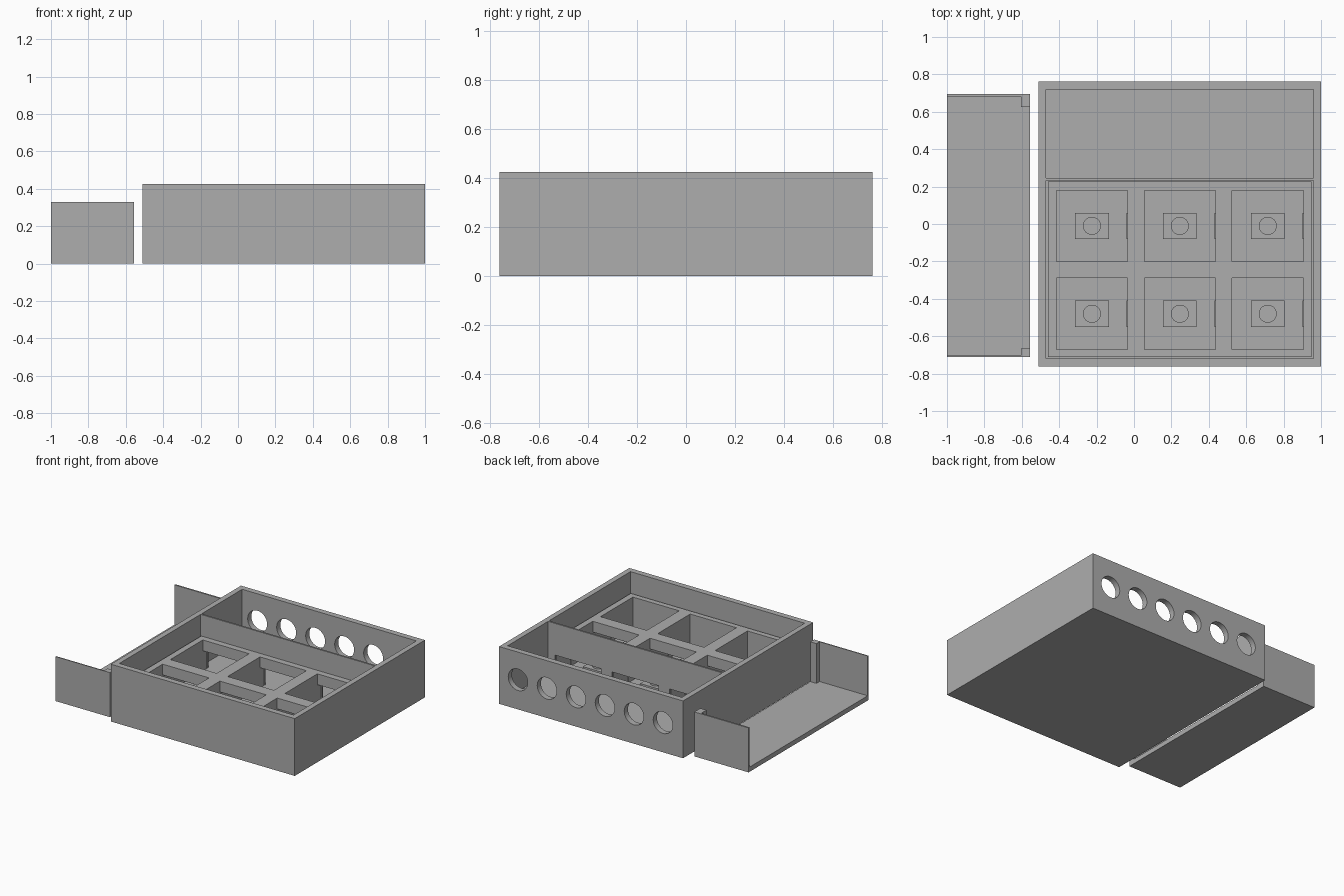
import bpy
import bmesh
from math import pi
from mathutils import Matrix, Vector

if "Cube" in bpy.data.objects:
    bpy.data.objects.remove(bpy.data.objects["Cube"], do_unlink=True)

grey = bpy.data.materials.new("plain_grey")
grey.use_nodes = True
grey.diffuse_color = (0.42, 0.42, 0.42, 1)
grey.node_tree.nodes["Principled BSDF"].inputs["Base Color"].default_value = grey.diffuse_color


def add_box(bm, x, y, z):
    size = Vector((x[1] - x[0], y[1] - y[0], z[1] - z[0]))
    mid = Vector((sum(x), sum(y), sum(z))) / 2
    bmesh.ops.create_cube(bm, size=1, matrix=Matrix.LocRotScale(mid, None, size))


def add_rod(bm, centre, radius, depth, turn=0):
    matrix = Matrix.Translation(centre) @ Matrix.Rotation(turn, 4, "X")
    bmesh.ops.create_cone(bm, cap_ends=True, segments=32, radius1=radius, radius2=radius,
                          depth=depth, matrix=matrix)


def finish(bm, name):
    mesh = bpy.data.meshes.new(name)
    bm.to_mesh(mesh)
    bm.free()
    mesh.materials.append(grey)
    obj = bpy.data.objects.new(name, mesh)
    bpy.context.collection.objects.link(obj)
    return obj


def boxes(name, *spans):
    bm = bmesh.new()
    for span in spans:
        add_box(bm, *span)
    return finish(bm, name)


def cut(obj, cutter):
    """Subtract the cutter, bake the result and remove the cutter."""
    cutter.hide_render = True
    mod = obj.modifiers.new("cut", "BOOLEAN")
    mod.operation, mod.solver, mod.object = "DIFFERENCE", "EXACT", cutter
    graph = bpy.context.evaluated_depsgraph_get()
    mesh = bpy.data.meshes.new_from_object(obj.evaluated_get(graph))
    obj.modifiers.clear()
    obj.data = mesh
    bpy.data.objects.remove(cutter, do_unlink=True)


FLOOR, TRAY_TOP, TUNNEL_TOP, RIM = 0.04, 0.27, 0.19, 0.425
COLUMNS = [-0.225, 0.245, 0.715]
ROWS = [-0.48, -0.01]
HALF = 0.19

# Outer case with a row of cable holes in the back wall
case = boxes("case", ((-0.51, 1), (-0.763, 0.763), (0, RIM)))
cut(case, boxes("cavity", ((-0.47, 0.96), (-0.72, 0.72), (FLOOR, 0.6))))
bm = bmesh.new()
for i in range(6):
    add_rod(bm, (-0.345 + i * 0.238, 0.74, 0.22), 0.08, 0.2, pi / 2)
cut(case, finish(bm, "cable_holes"))


def tunnels():
    return boxes("tunnels", *[((x - HALF, x + HALF), (-0.67, 0.4), (0, TUNNEL_TOP))
                              for x in COLUMNS])


# Thin divider with an opening behind each column
divider = boxes("divider", ((-0.47, 0.96), (0.233, 0.246), (FLOOR, RIM)))
cut(divider, tunnels())

# Tray with six square cells joined from front to back
tray = boxes("tray", ((-0.46, 0.95), (-0.71, 0.226), (FLOOR, TRAY_TOP)))
cut(tray, boxes("cells", *[((x - HALF, x + HALF), (y - HALF, y + HALF), (0, 0.5))
                           for x in COLUMNS for y in ROWS]))
cut(tray, tunnels())

# Socket with a round button, and a small wall plate, in each cell
for x in COLUMNS:
    for y in ROWS:
        boxes("socket", ((x - 0.09, x + 0.09), (y - 0.07, y + 0.07), (FLOOR, 0.06)))
        bm = bmesh.new()
        add_rod(bm, (x, y, 0.065), 0.048, 0.02)
        finish(bm, "button")
        boxes("wall_plate", ((x + HALF - 0.004, x + HALF), (y - 0.07, y + 0.07), (FLOOR, 0.1)))

# Separate side cover: base, two thin end walls, two corner posts
boxes("cover_base", ((-1, -0.555), (-0.71, 0.695), (0, 0.035)))
for edge, inward, wall, post in ((-0.71, 1, 0.008, 0.045), (0.695, -1, 0.012, 0.07)):
    for name, x, depth in (("cover_wall", (-1, -0.605), wall),
                           ("cover_post", (-0.605, -0.555), post)):
        boxes(name, (x, sorted((edge, edge + inward * depth)), (0.035, 0.33)))

# Flat faces everywhere, with smooth round holes and buttons
for obj in bpy.context.collection.objects:
    obj.select_set(obj.type == "MESH" and obj.name.startswith(("case", "button")))
bpy.context.view_layer.objects.active = case
bpy.ops.object.shade_smooth_by_angle(angle=0.5)
